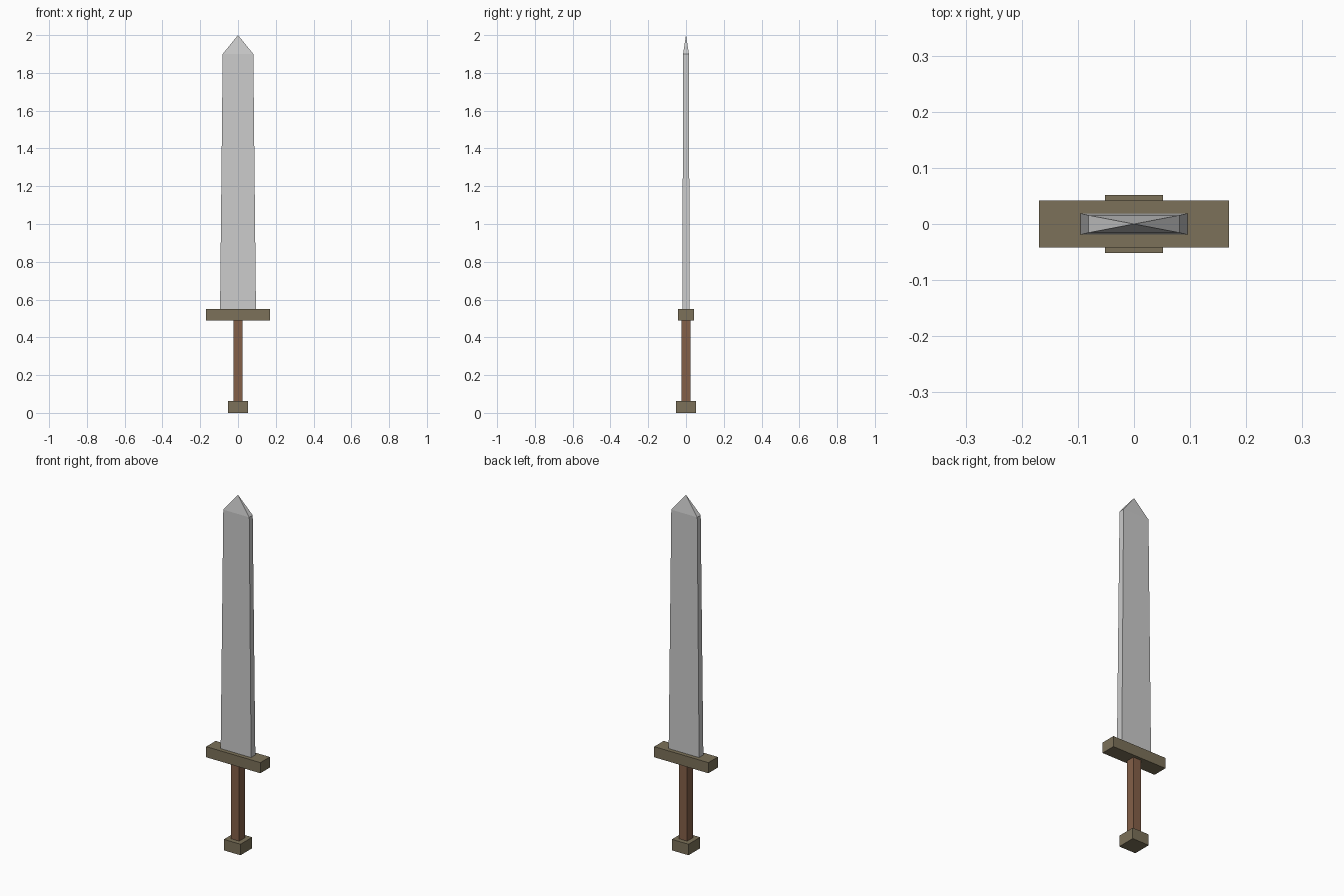
import bpy, bmesh

if "Cube" in bpy.data.objects:
    bpy.data.objects.remove(bpy.data.objects["Cube"])


def material(name, rgb):
    m = bpy.data.materials.new(name)
    m.diffuse_color = (*rgb, 1)
    m.use_nodes = True
    m.node_tree.nodes["Principled BSDF"].inputs["Base Color"].default_value = m.diffuse_color
    return m


def loft(name, sections, mat=None):
    """Stack rectangular sections (half_x, half_y, z); a zero-size one becomes a point."""
    bm = bmesh.new()
    rings = []
    for hx, hy, z in sections:
        signs = [(-1, -1), (1, -1), (1, 1), (-1, 1)]
        rings.append([bm.verts.new((sx * hx, sy * hy, z)) for sx, sy in signs])
    bm.faces.new(rings[0])
    bm.faces.new(rings[-1])
    for low, high in zip(rings, rings[1:]):
        for i in range(4):
            j = (i + 1) % 4
            bm.faces.new((low[i], low[j], high[j], high[i]))
    bmesh.ops.remove_doubles(bm, verts=bm.verts, dist=1e-5)
    bmesh.ops.recalc_face_normals(bm, faces=bm.faces)
    mesh = bpy.data.meshes.new(name)
    bm.to_mesh(mesh)
    bm.free()
    if mat:
        mesh.materials.append(mat)
    obj = bpy.data.objects.new(name, mesh)
    bpy.context.collection.objects.link(obj)
    return obj


brass = material("dull_brass", (0.20, 0.165, 0.10))
wood = material("brown_wood", (0.23, 0.115, 0.065))

# Square pommel, grip and crossguard
loft("pommel", [(0.052, 0.052, 0), (0.052, 0.052, 0.062)], brass)
loft("grip", [(0.025, 0.025, 0.06), (0.025, 0.025, 0.492)], wood)
loft("crossguard", [(0.169, 0.042, 0.49), (0.169, 0.042, 0.55)], brass)

# Tapering blade with a pyramid tip
loft("blade", [(0.095, 0.019, 0.545), (0.081, 0.0155, 1.9), (0, 0, 2.0)])
